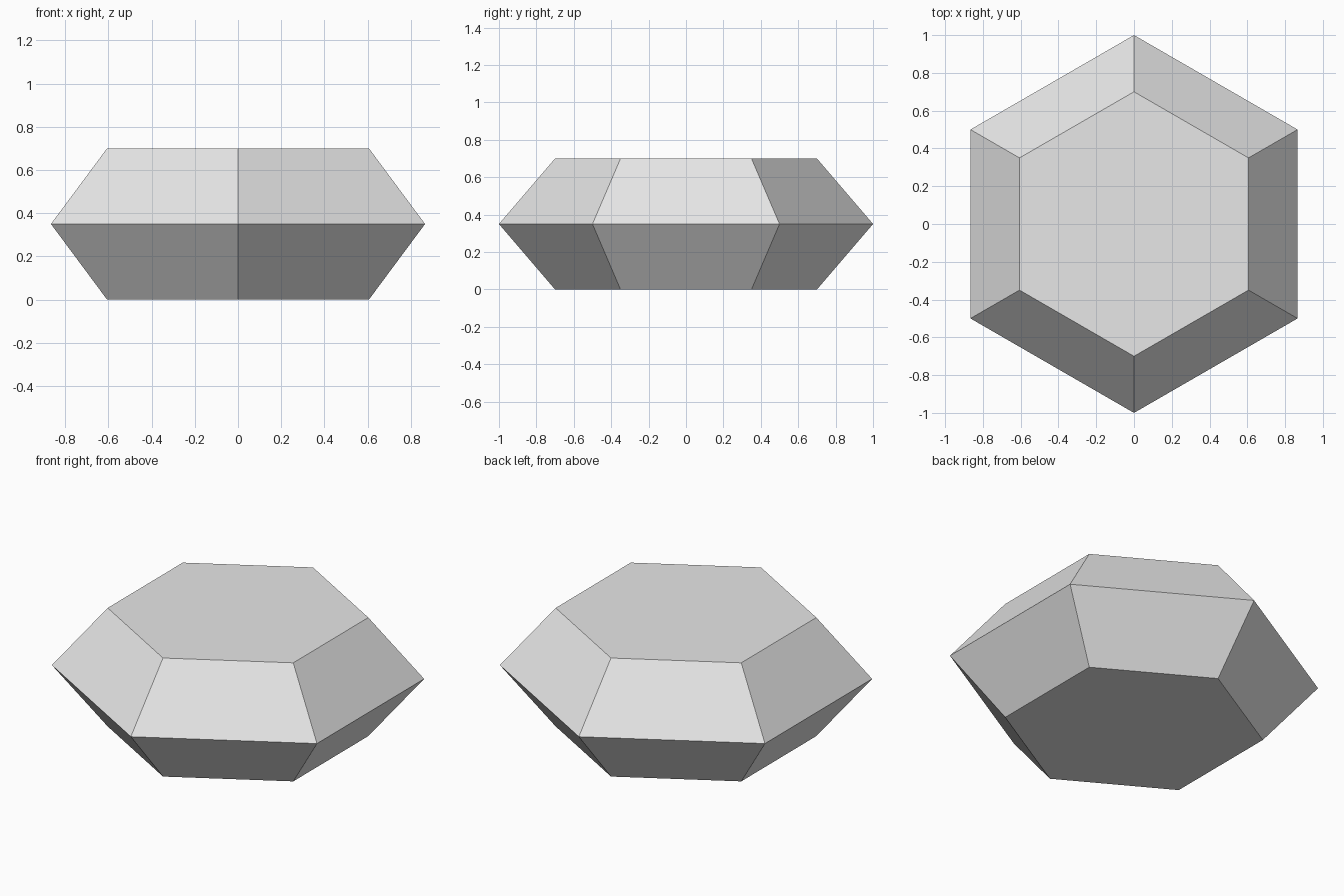
import bpy
import bmesh
from math import cos, sin, tau

cube = bpy.data.objects.get("Cube")
if cube:
    bpy.data.objects.remove(cube, do_unlink=True)

SIDES = 6
# (height, radius) of each hexagonal ring, bottom to top
PROFILE = [(0, 0.7), (0.35, 1), (0.7, 0.7)]

# Plain grey material
grey = bpy.data.materials.new("light grey")
grey.use_nodes = True
grey.diffuse_color = (0.8, 0.8, 0.8, 1)
grey.node_tree.nodes["Principled BSDF"].inputs["Base Color"].default_value = (0.8, 0.8, 0.8, 1)

# Faceted hexagonal gem: corners point to the front and back
bm = bmesh.new()
rings = [
    [bm.verts.new((r * sin(tau * i / SIDES), r * cos(tau * i / SIDES), z)) for i in range(SIDES)]
    for z, r in PROFILE
]
for low, high in zip(rings, rings[1:]):
    for i in range(SIDES):
        j = (i + 1) % SIDES
        bm.faces.new((low[i], low[j], high[j], high[i]))

# Flat bottom and top
bm.faces.new(rings[0])
bm.faces.new(rings[-1])
bmesh.ops.recalc_face_normals(bm, faces=bm.faces)

mesh = bpy.data.meshes.new("hexagonal_gem")
bm.to_mesh(mesh)
bm.free()
mesh.materials.append(grey)
gem = bpy.data.objects.new("hexagonal_gem", mesh)
bpy.context.collection.objects.link(gem)
